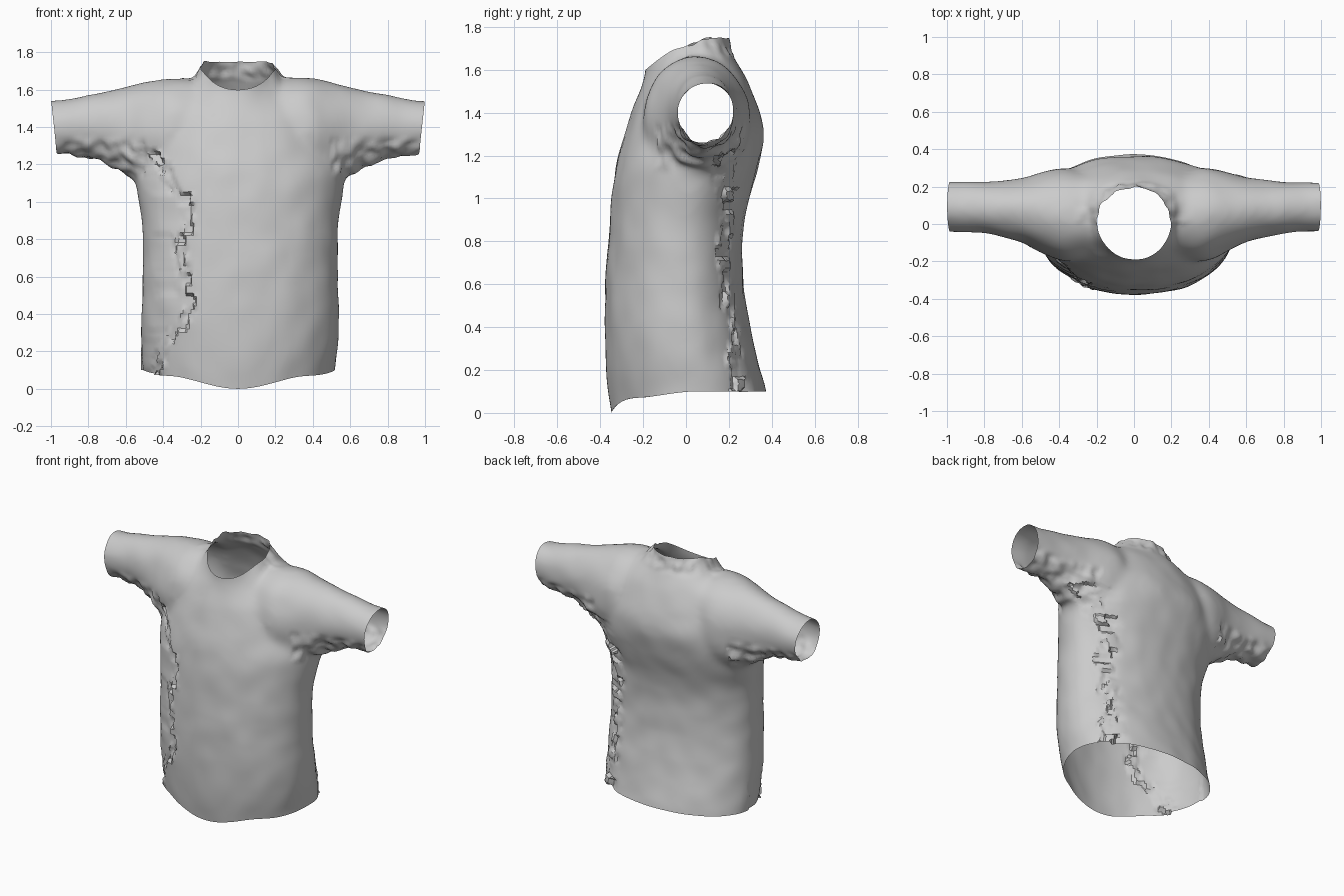
import bpy, bmesh, math, random
from mathutils import Vector, noise

if "Cube" in bpy.data.objects:
    bpy.data.objects.remove(bpy.data.objects["Cube"])

random.seed(4)


def spline(rows, steps=6):
    """Catmull-Rom interpolation between parameter rows."""
    out = []
    for i in range(len(rows) - 1):
        p = [rows[max(0, min(len(rows) - 1, i + k))] for k in (-1, 0, 1, 2)]
        for s in range(steps):
            t = s / steps
            out.append([0.5 * (2 * b + (c - a) * t + (2 * a - 5 * b + 4 * c - d) * t * t
                               + (3 * b - a - 3 * c + d) * t ** 3) for a, b, c, d in zip(*p)])
    return out + [list(rows[-1])]


def loft(bm, rings):
    """Skin a closed tube through rings of points and cap both ends."""
    vs = [[bm.verts.new(p) for p in r] for r in rings]
    n = len(vs[0])
    fs = [bm.faces.new((a[i], a[(i + 1) % n], b[(i + 1) % n], b[i]))
          for a, b in zip(vs, vs[1:]) for i in range(n)]
    fs += [bm.faces.new(vs[0][::-1]), bm.faces.new(vs[-1])]
    bmesh.ops.recalc_face_normals(bm, faces=fs)


def spow(v, e):
    return math.copysign(abs(v) ** e, v)


def smooth(a, b, v):
    t = max(0, min(1, (v - a) / (b - a)))
    return t * t * (3 - 2 * t)


def torso_ring(row, n=64):
    zf, zb, lift, hw, yf, yb = row
    yc, pts = 0.45 * yf + 0.55 * yb, []
    shift = 0.012 * smooth(.1, .4, zf) * smooth(1.4, 1.1, zf)
    for i in range(n):
        a = 2 * math.pi * i / n
        c, s = spow(math.cos(a), 0.94), spow(math.sin(a), 0.94)
        y = yc + s * ((yb - yc) if s > 0 else (yc - yf))
        z = zf + (zb - zf) * (y - yf) / (yb - yf) + lift * (1 - s * s)
        pts.append((hw * c + shift, y, z))
    return pts


def sleeve_ring(row, side, n=40):
    x, z0, z1, y0, y1 = row
    return [(side * x, (y0 + y1) / 2 + (y1 - y0) / 2 * math.cos(2 * math.pi * i / n),
             (z0 + z1) / 2 + (z1 - z0) / 2 * math.sin(2 * math.pi * i / n)) for i in range(n)]


# Torso sections: front z, back z, side lift, half width, front y, back y
torso = [(.00, .00, 0, .515, -.335, .385), (.10, .10, 0, .52, -.348, .372),
         (.30, .30, 0, .53, -.376, .322), (.60, .60, 0, .525, -.376, .268),
         (.90, .90, 0, .528, -.357, .272), (1.12, 1.15, 0, .56, -.332, .340),
         (1.26, 1.33, .02, .51, -.298, .362), (1.41, 1.53, .07, .41, -.250, .295),
         (1.52, 1.66, .06, .24, -.210, .225), (1.60, 1.75, .01, .18, -.19, .195),
         (1.70, 1.85, .01, .178, -.185, .195)]
# Sleeve sections: x, bottom z, top z, front y, back y
sleeve = [(.20, 1.15, 1.66, -.17, .25), (.36, 1.08, 1.662, -.20, .30),
          (.48, 1.06, 1.645, -.16, .285), (.60, 1.14, 1.615, -.10, .25),
          (.75, 1.22, 1.58, -.06, .23), (.92, 1.25, 1.55, -.043, .227),
          (1.08, 1.262, 1.535, -.038, .225)]

bm = bmesh.new()
loft(bm, [torso_ring(r) for r in spline(torso)])
for side in (-1, 1):
    loft(bm, [sleeve_ring(r, side) for r in spline(sleeve)])
mesh = bpy.data.meshes.new("shirt")
bm.to_mesh(mesh)
bm.free()
shirt = bpy.data.objects.new("shirt", mesh)
bpy.context.collection.objects.link(shirt)

# Merge the tubes into one skin and soften the joins
m = shirt.modifiers.new("merge", 'REMESH')
m.mode, m.voxel_size = 'VOXEL', 0.018
m = shirt.modifiers.new("soften", 'SMOOTH')
m.factor, m.iterations = 0.5, 22
merged = bpy.data.meshes.new_from_object(
    shirt.evaluated_get(bpy.context.evaluated_depsgraph_get()))
shirt.modifiers.clear()
shirt.data = merged
merged.name = "shirt"

bm = bmesh.new()
bm.from_mesh(merged)


def cut(point, normal, keep):
    """Trim off everything beyond a plane, among faces passing the test."""
    faces = [f for f in bm.faces if keep(f.calc_center_median())]
    geom = set(faces)
    for f in faces:
        geom.update(f.edges)
        geom.update(f.verts)
    bmesh.ops.bisect_plane(bm, geom=list(geom), dist=1e-5, plane_co=point,
                           plane_no=normal, clear_outer=True)


# Open hem, sleeve ends and neck
cut((0, 0, .1), (0, 0, -1), lambda c: c.z < .3)
for side in (-1, 1):
    cut((side * .999, 0, 1.54), (side, 0, -.11), lambda c: c.x * side > .8)
cut((0, -.185, 1.60), (0, -.39, 1), lambda c: abs(c.x) < .25 and c.z > 1.5)

# Jagged seam steps, one random offset per height band
jag = [random.uniform(-.05, .05) for _ in range(40)]


def path(points, z):
    for (z0, a), (z1, b) in zip(points, points[1:]):
        if z <= z1:
            return a + (b - a) * max(0, z - z0) / (z1 - z0)
    return points[-1][1]


def chip(z, gap):
    """Blocky crumple beside a seam."""
    return jag[(int(z / .055) * 7 + int((gap + 1) / .04) * 3) % 40] * .28


front_seam = [(.1, -.42), (.25, -.35), (.45, -.25), (.8, -.27), (1.05, -.28), (1.3, -.48)]
back_seam = [(.1, .28), (.4, .25), (.7, .22), (1.2, .19)]
bm.normal_update()
moves = []
for v in bm.verts:
    x, y, z = v.co
    n, d = v.normal, Vector((0, 0, 0))
    band = jag[int(z / .055) % 40]
    d += n * (noise.noise(v.co * 7) * .006)
    if z < 1.28 and x < 0 and y < .05:
        gap = path(front_seam, z) + band * .7 - x
        if 0 < gap < .18:
            d -= n * .02 * (1 - gap / .18)
        if -.02 < gap < .06:
            d += n * chip(z, gap) * .7
    if z < 1.22 and x > .25 and y > 0:
        gap = y - path(back_seam, z) - band * .5
        edge = smooth(.28, .4, x)
        if 0 < gap < .1:
            d -= n * .018 * (1 - gap / .1) * edge
        if -.06 < gap < .04:
            d += n * chip(z, gap) * edge
    # crumpled sleeve underside
    if abs(x) > .5 and 1.1 < z < 1.36:
        d += n * (noise.noise(v.co * 17) * .022 * smooth(1.36, 1.3, z)
                  * smooth(1.1, 1.2, z))
    # hem dips at the front centre
    front = smooth(.05, -.25, y)
    dip = front * (.03 + .07 * math.cos(math.pi * max(-.4, min(.4, x)) / .8) ** 2)
    d.z -= dip * smooth(.45, .1, z)
    # neckline arches up at the sides, with a frayed back rim
    if z > 1.5 and abs(x) < .3:
        arch = max(0, 1 - (y / .19) ** 2) * .05
        d.z += arch * smooth(1.58, 1.68, z + .15 * (.1 - y)) * smooth(.24, .18, abs(x))
        if y > .0:
            d += n * noise.noise(v.co * 19) * .02 * smooth(1.63, 1.7, z)
    moves.append((v, d))
for v, d in moves:
    v.co += d
bm.to_mesh(merged)
bm.free()

bpy.ops.object.select_all(action='DESELECT')
shirt.select_set(True)
bpy.context.view_layer.objects.active = shirt
bpy.ops.object.shade_smooth_by_angle(angle=math.radians(35))
